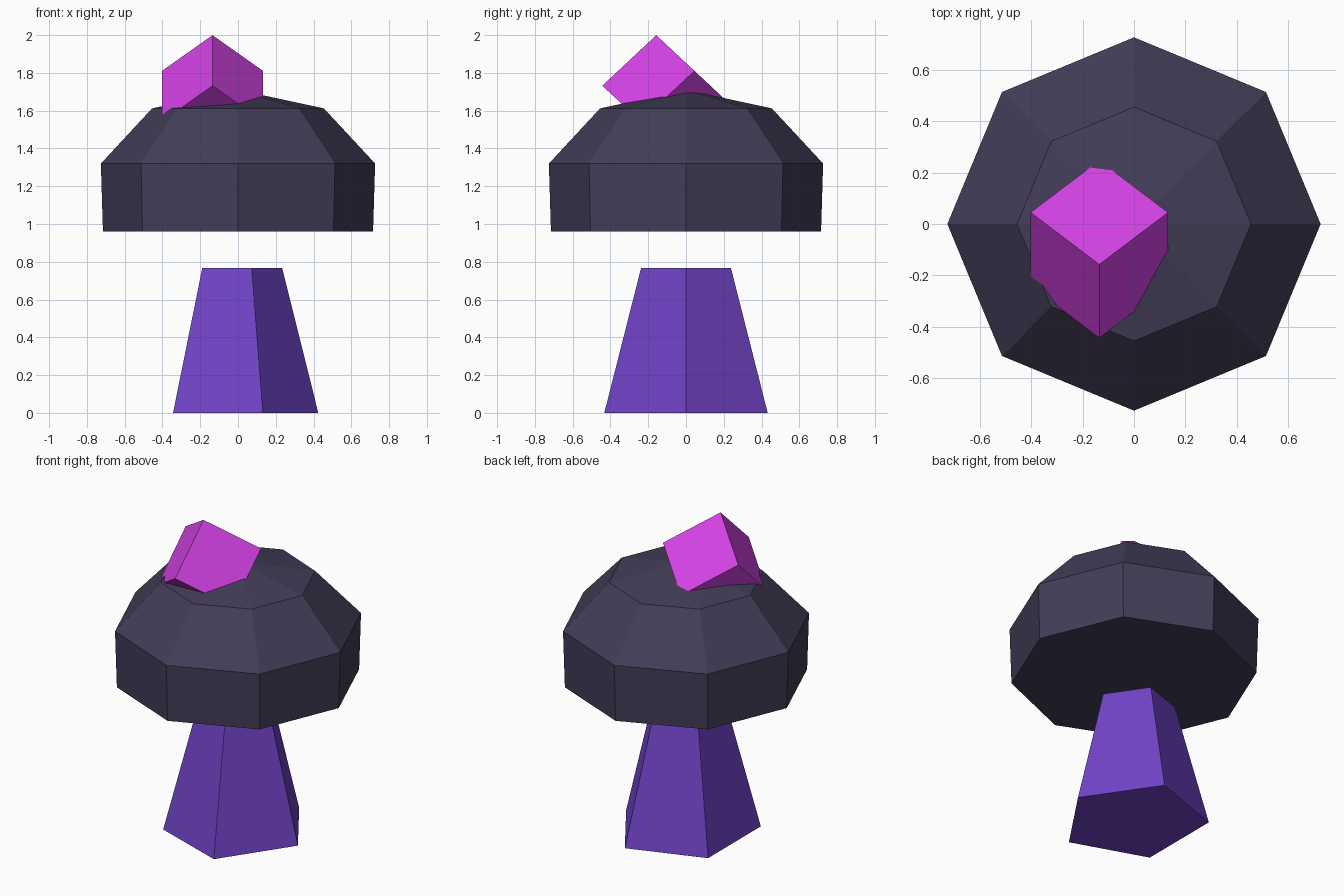
import bpy
import bmesh
from math import cos, sin, tau, radians
from mathutils import Matrix

cube = bpy.data.objects.get("Cube")
if cube:
    bpy.data.objects.remove(cube, do_unlink=True)


def material(name, hex_code):
    srgb = [int(hex_code[i:i + 2], 16) / 255 for i in (0, 2, 4)]
    rgb = [c / 12.92 if c <= 0.04045 else ((c + 0.055) / 1.055) ** 2.4 for c in srgb]
    mat = bpy.data.materials.new(name)
    mat.use_nodes = True
    mat.diffuse_color = (*rgb, 1)
    mat.node_tree.nodes["Principled BSDF"].inputs["Base Color"].default_value = (*rgb, 1)
    return mat


def add_object(name, bm, mat):
    bmesh.ops.recalc_face_normals(bm, faces=bm.faces[:])
    mesh = bpy.data.meshes.new(name)
    bm.to_mesh(mesh)
    bm.free()
    mesh.materials.append(mat)
    obj = bpy.data.objects.new(name, mesh)
    bpy.context.collection.objects.link(obj)
    return obj


def lathe(name, sides, profile, mat, apex=None, stretch_y=1.0):
    """Faceted solid from (radius, z) rings, closed by a flat top or an apex."""
    bm = bmesh.new()
    rings = [[bm.verts.new((r * cos(tau * i / sides), r * sin(tau * i / sides) * stretch_y, z))
              for i in range(sides)] for r, z in profile]
    for low, high in zip(rings, rings[1:]):
        for i in range(sides):
            j = (i + 1) % sides
            bm.faces.new((low[i], low[j], high[j], high[i]))
    bm.faces.new(rings[0][::-1])
    if apex is None:
        bm.faces.new(rings[-1])
    else:
        tip = bm.verts.new((0, 0, apex))
        for i in range(sides):
            bm.faces.new((rings[-1][i], rings[-1][(i + 1) % sides], tip))
    return add_object(name, bm, mat)


violet = material("violet", "7043C6")
charcoal = material("charcoal purple", "433D58")
magenta = material("magenta", "D543E6")

STRETCH = 1.07

# Five-sided tapered stem
lathe("stem", 5, [(0.425, 0), (0.234, 0.766)], violet, stretch_y=STRETCH)

# Eight-sided domed cap floating above the stem
lathe("cap", 8, [(0.715, 0.96), (0.726, 1.32), (0.455, 1.612)], charcoal, apex=1.71)

# Tilted block sunk into the cap
bm = bmesh.new()
bmesh.ops.create_cube(bm, size=0.378)
bm.transform(Matrix.Translation((-0.135, -0.098, 1.677))
             @ Matrix.Diagonal((1, STRETCH, 1, 1))
             @ Matrix.Rotation(radians(-45), 4, "X")
             @ Matrix.Rotation(radians(45), 4, "Z"))
add_object("top_block", bm, magenta)
